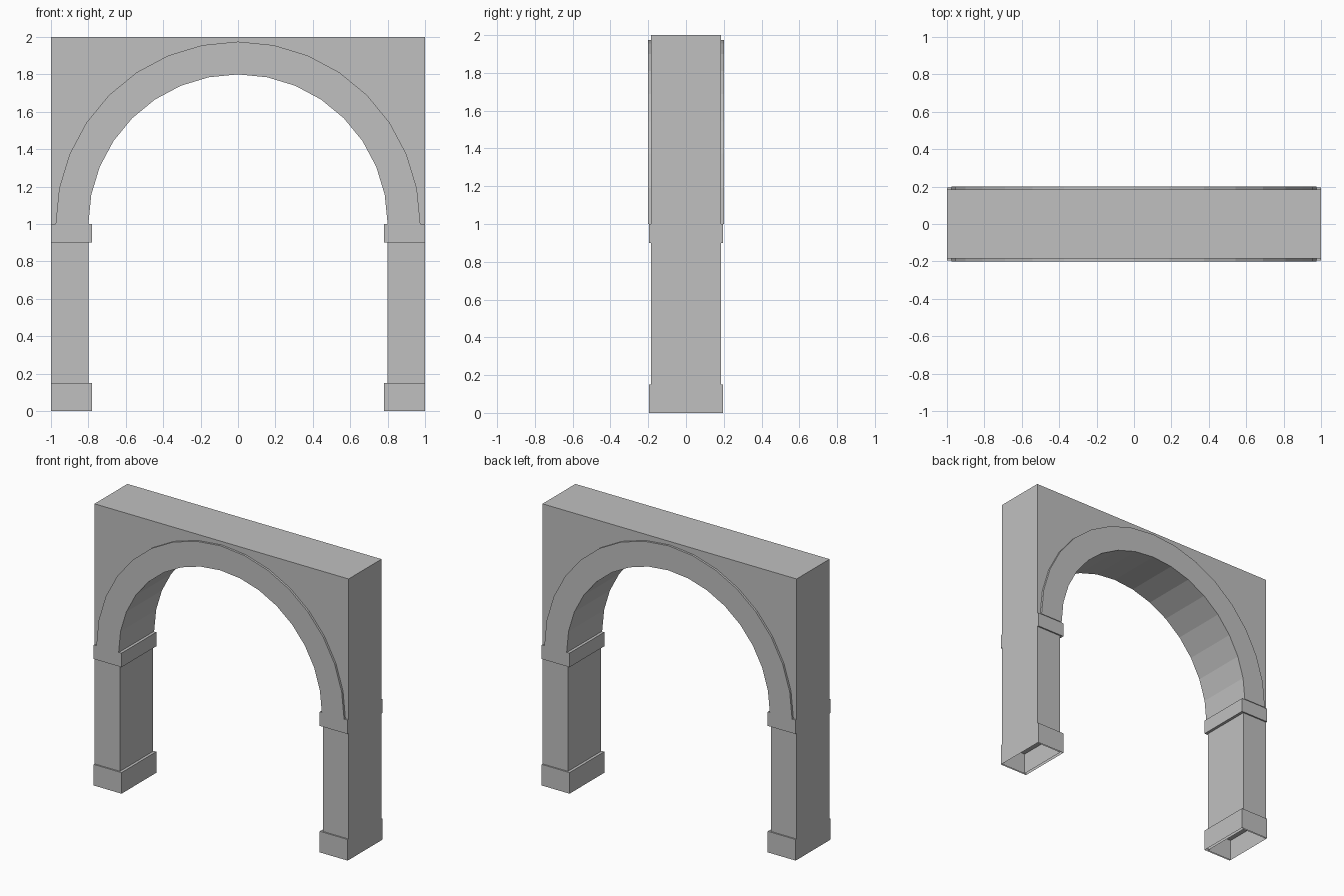
import bpy
import bmesh
from math import sin, cos, pi

cube = bpy.data.objects.get("Cube")
if cube:
    bpy.data.objects.remove(cube, do_unlink=True)

stone = bpy.data.materials.new("grey_stone")
stone.use_nodes = True
grey = (0.527, 0.527, 0.527, 1)
stone.diffuse_color = grey
stone.node_tree.nodes["Principled BSDF"].inputs["Base Color"].default_value = grey

SPRING = 1.0      # height where the arch begins
INNER = 0.8       # half width of the opening
SEGMENTS = 16


def arc(radius):
    """Half circle in x, z from +x over the top to -x."""
    steps = [pi * i / SEGMENTS for i in range(SEGMENTS + 1)]
    return [(radius * cos(a), SPRING + radius * sin(a)) for a in steps]


def extrude_profile(name, profile, half_depth, open_bottom=False):
    """Extrude an x, z outline evenly about y = 0."""
    bm = bmesh.new()
    face = bm.faces.new([bm.verts.new((x, -half_depth, z)) for x, z in profile])
    moved = bmesh.ops.extrude_face_region(bm, geom=[face])["geom"]
    verts = [v for v in moved if isinstance(v, bmesh.types.BMVert)]
    bmesh.ops.translate(bm, verts=verts, vec=(0, 2 * half_depth, 0))
    bmesh.ops.recalc_face_normals(bm, faces=bm.faces)
    if open_bottom:
        ground = [f for f in bm.faces if all(v.co.z < 0.001 for v in f.verts)]
        bmesh.ops.delete(bm, geom=ground, context='FACES')
    mesh = bpy.data.meshes.new(name)
    bm.to_mesh(mesh)
    bm.free()
    mesh.materials.append(stone)
    obj = bpy.data.objects.new(name, mesh)
    bpy.context.collection.objects.link(obj)
    return obj


# Wall with its two legs; its curved edge lies hidden inside the arch ring
wall = [(-1, 0), (-1, 2), (1, 2), (1, 0), (INNER, 0), (INNER, SPRING)]
wall += arc(INNER + 0.05) + [(-INNER, SPRING), (-INNER, 0)]
extrude_profile("wall", wall, 0.185, open_bottom=True)

# Raised ring lining the arch through the full depth
extrude_profile("arch_ring", arc(INNER) + arc(0.975)[::-1], 0.2)

# Plinth and capital on each leg
for side, sign in (("left", 1), ("right", -1)):
    for part, low, high in (("plinth", 0, 0.15), ("capital", 0.9, SPRING)):
        a, b = sign * 0.78, sign * 0.999
        block = [(a, low), (b, low), (b, high), (a, high)]
        extrude_profile(f"{side}_{part}", block, 0.195, open_bottom=low == 0)
